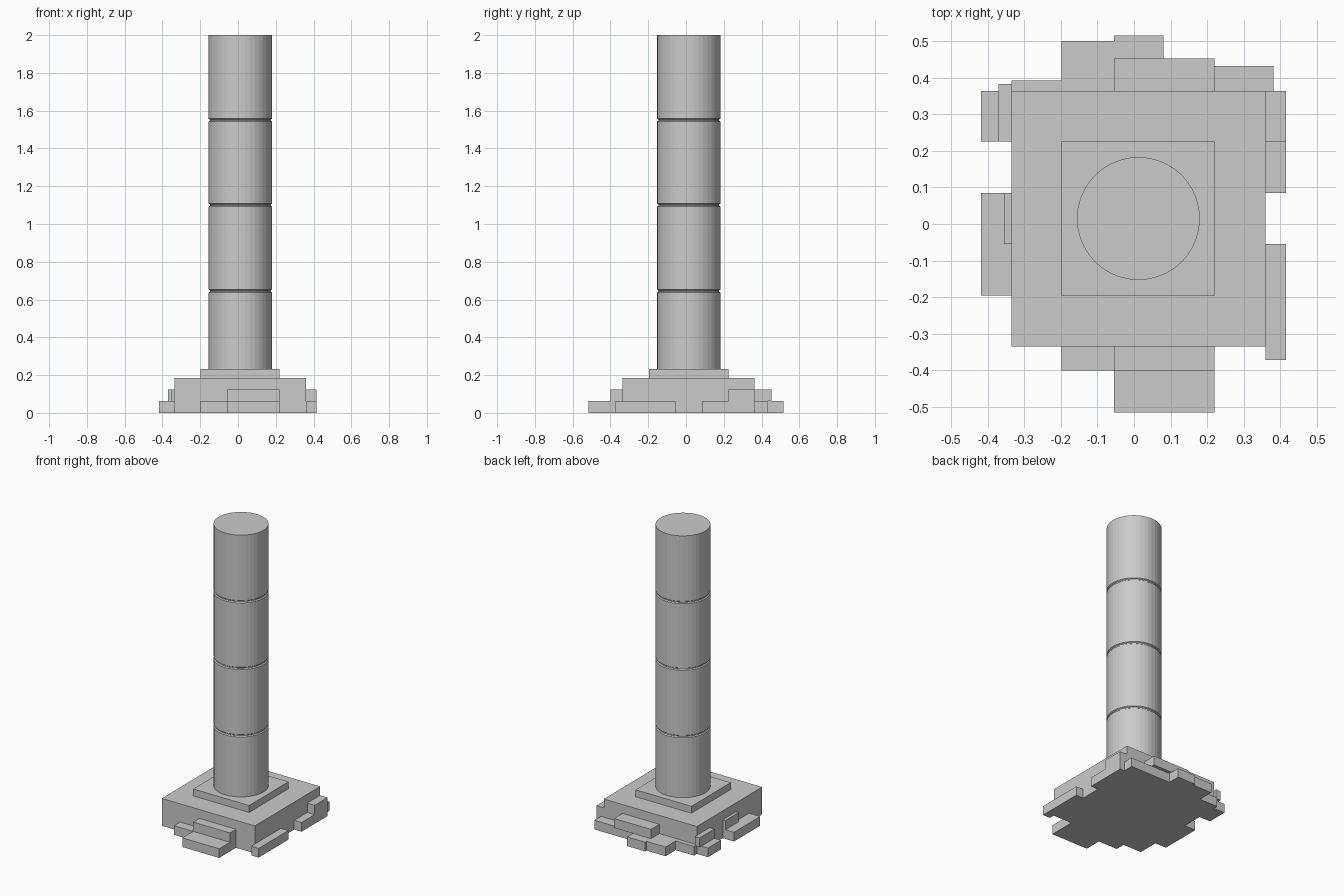
import bpy, bmesh, math

if "Cube" in bpy.data.objects:
    bpy.data.objects.remove(bpy.data.objects["Cube"])

CX, CY, R = 0.012, 0.015, 0.168
SIDES = 40


def finish(name, bm):
    bmesh.ops.recalc_face_normals(bm, faces=bm.faces)
    me = bpy.data.meshes.new(name)
    bm.to_mesh(me)
    bm.free()
    ob = bpy.data.objects.new(name, me)
    bpy.context.collection.objects.link(ob)
    return ob


def box(name, x0, x1, y0, y1, z0, z1):
    bm = bmesh.new()
    bmesh.ops.create_cube(bm, size=1)
    for v in bm.verts:
        v.co = (x1 if v.co.x > 0 else x0,
                y1 if v.co.y > 0 else y0,
                z1 if v.co.z > 0 else z0)
    return finish(name, bm)


# Column shaft: one profile with chamfered grooves between the drums
profile = [(R, 0.23)]
for z in (0.645, 1.1, 1.55):
    profile += [(R, z - 0.008), (R - 0.007, z - 0.003),
                (R - 0.007, z + 0.003), (R, z + 0.008)]
profile.append((R, 2.0))

bm = bmesh.new()
rings = []
for r, z in profile:
    rings.append([bm.verts.new((CX + r * math.cos(2 * math.pi * i / SIDES),
                                CY + r * math.sin(2 * math.pi * i / SIDES), z))
                  for i in range(SIDES)])
for a, b in zip(rings, rings[1:]):
    for i in range(SIDES):
        j = (i + 1) % SIDES
        bm.faces.new((a[i], a[j], b[j], b[i]))
bm.faces.new(rings[0])
bm.faces.new(rings[-1])
finish("column_shaft", bm)

# Square plinth and main base block
box("plinth", -0.198, 0.22, -0.195, 0.225, 0.185, 0.232)
box("base_block", -0.335, 0.36, -0.335, 0.363, 0, 0.185)

# Irregular stones around the base: low course (L) and upper course (U)
L, U = (0, 0.062), (0.062, 0.125)
stones = {
    "front_stone_left": (-0.198, -0.055, -0.4, -0.335, L),
    "front_stone_right": (-0.055, 0.22, -0.515, -0.335, L),
    "front_stone_upper": (-0.055, 0.22, -0.4, -0.335, U),
    "right_stone_front": (0.36, 0.415, -0.372, -0.055, L),
    "right_stone_back": (0.36, 0.415, 0.085, 0.363, L),
    "right_stone_upper": (0.36, 0.415, 0.225, 0.363, U),
    "back_stone_right": (0.08, 0.382, 0.363, 0.432, L),
    "back_stone_middle": (-0.055, 0.08, 0.363, 0.515, L),
    "back_stone_left": (-0.198, -0.055, 0.363, 0.5, L),
    "back_stone_corner": (-0.335, -0.198, 0.363, 0.393, L),
    "back_stone_upper": (-0.055, 0.22, 0.363, 0.453, U),
    "left_stone_front": (-0.418, -0.335, -0.195, 0.085, L),
    "left_stone_back": (-0.418, -0.335, 0.225, 0.363, L),
    "left_stone_upper": (-0.355, -0.335, -0.055, 0.085, U),
    "left_corner_upper": (-0.37, -0.335, 0.225, 0.383, U),
}
for name, (x0, x1, y0, y1, course) in stones.items():
    box(name, x0, x1, y0, y1, *course)
